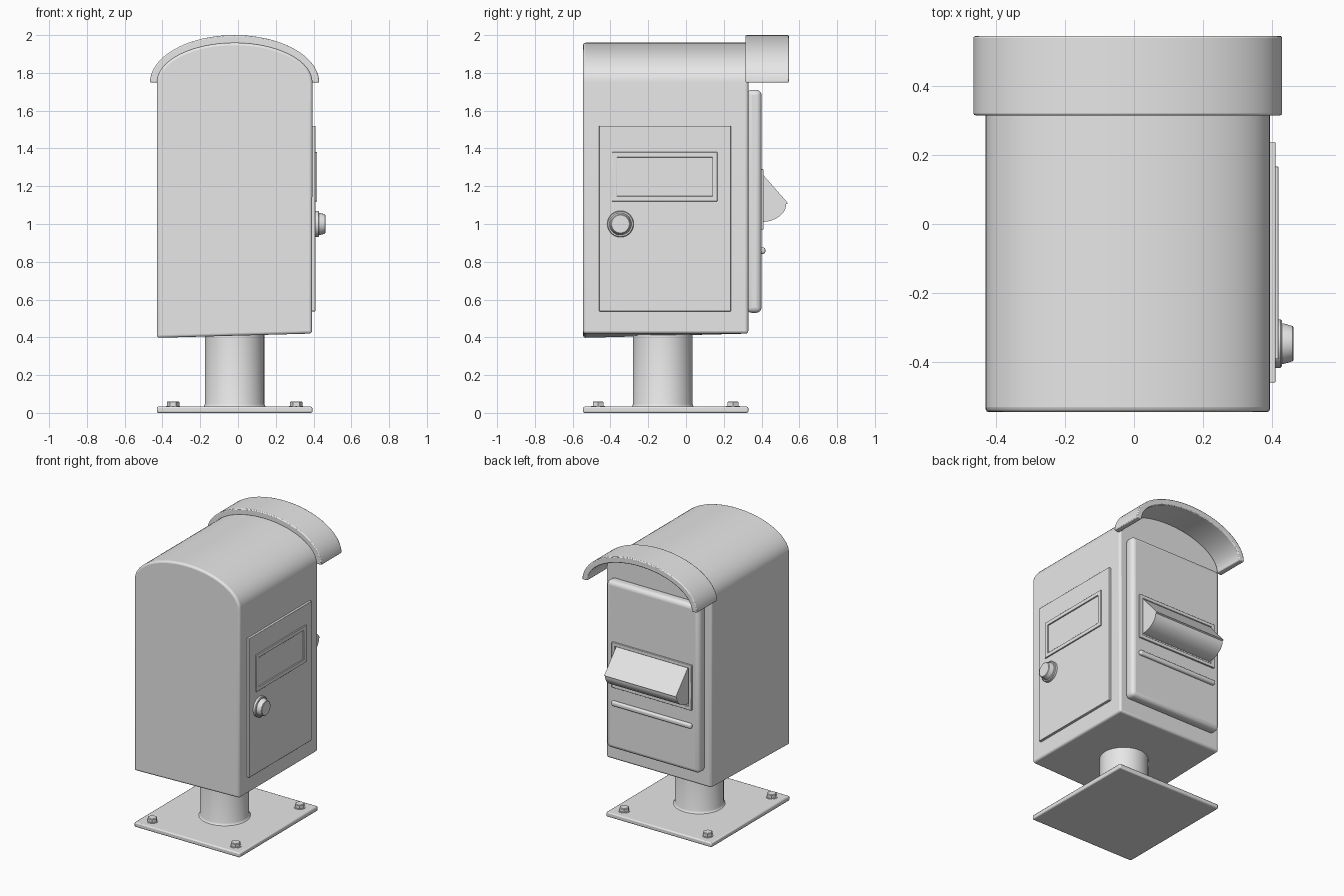
import bpy, bmesh, math
from mathutils import Matrix, Vector

if "Cube" in bpy.data.objects:
    bpy.data.objects.remove(bpy.data.objects["Cube"])

grey = bpy.data.materials.new("light grey paint")
grey.diffuse_color = (0.8, 0.8, 0.8, 1)
grey.use_nodes = True
grey.node_tree.nodes["Principled BSDF"].inputs["Base Color"].default_value = grey.diffuse_color
CX, CY = -0.018, -0.108   # middle of the box and base plate


def finish(name, bm, bevel=0, segs=3):
    bmesh.ops.recalc_face_normals(bm, faces=bm.faces)
    me = bpy.data.meshes.new(name)
    bm.to_mesh(me)
    bm.free()
    me.materials.append(grey)
    ob = bpy.data.objects.new(name, me)
    bpy.context.collection.objects.link(ob)
    if bevel:
        m = ob.modifiers.new("bevel", 'BEVEL')
        m.width, m.segments = bevel, segs
        m.limit_method, m.angle_limit = 'ANGLE', math.radians(40)
    bpy.ops.object.select_all(action='DESELECT')
    ob.select_set(True)
    bpy.context.view_layer.objects.active = ob
    bpy.ops.object.shade_smooth_by_angle(angle=math.radians(35))
    return ob


def prism(name, pts, offset, bevel=0, segs=3):
    """Extrude a closed outline of 3D points along an offset."""
    bm = bmesh.new()
    face = bm.faces.new([bm.verts.new(p) for p in pts])
    new = bmesh.ops.extrude_face_region(bm, geom=[face])["geom"]
    bmesh.ops.translate(bm, vec=offset,
                        verts=[v for v in new if isinstance(v, bmesh.types.BMVert)])
    return finish(name, bm, bevel, segs)


def box(name, x, y, z, bevel=0, segs=2):
    pts = [(x[0], y[0], z[0]), (x[1], y[0], z[0]), (x[1], y[1], z[0]), (x[0], y[1], z[0])]
    return prism(name, pts, (0, 0, z[1] - z[0]), bevel, segs)


def lathe(name, profile, origin, axis='Z', sides=48):
    """Revolve (radius, height) pairs around Z, or around X when axis is X."""
    bm = bmesh.new()
    rings = [[bm.verts.new((r * math.cos(2 * math.pi * i / sides),
                            r * math.sin(2 * math.pi * i / sides), h))
              for i in range(sides)] for r, h in profile]
    for a, b in zip(rings, rings[1:]):
        for i in range(sides):
            j = (i + 1) % sides
            bm.faces.new((a[i], a[j], b[j], b[i]))
    bm.faces.new(rings[0])
    bm.faces.new(rings[-1])
    rot = Matrix.Rotation(math.pi / 2, 4, 'Y') if axis == 'X' else Matrix()
    bm.transform(Matrix.Translation(origin) @ rot)
    return finish(name, bm)


def arch(hw, h, z0, y, n=40):
    return [(CX + hw * math.cos(math.pi * i / n), y, z0 + h * math.sin(math.pi * i / n))
            for i in range(n + 1)]


# arched box, with one bottom corner slightly lower
body = prism("box_body", arch(0.412, 0.21, 1.75, -0.545)
             + [(-0.43, -0.545, 0.42), (0.392, -0.545, 0.42)], (0, 0.875, 0), 0.014)
for v in body.data.vertices:
    if v.co.z < 0.5 and v.co.x < 0 and v.co.y < 0:
        v.co.z = 0.397

# curved rain hood
prism("rain_hood", arch(0.448, 0.252, 1.748, 0.315)
      + arch(0.408, 0.208, 1.748, 0.315)[::-1], (0, 0.23, 0), 0.006, 2)

# raised mail panel, slot surround, chute and rail
panel = box("mail_panel", (-0.382, 0.346), (0.32, 0.40), (0.53, 1.71), 0.028, 4)
for z, name in ((0.97, "slot_surround_bottom"), (1.265, "slot_surround_top")):
    box(name, (-0.33, 0.294), (0.395, 0.411), (z, z + 0.025), 0.003)
for x, name in ((-0.33, "slot_surround_left"), (0.269, "slot_surround_right")):
    box(name, (x, x + 0.025), (0.395, 0.411), (0.97, 1.29), 0.003)
curve = [(0.395 + 0.135 * math.cos(t), 1.105 - 0.095 * math.sin(t))
         for t in [math.pi / 2 * i / 12 for i in range(13)]]
outline = [(0.395, 1.275), (0.54, 1.11)] + curve
prism("slot_chute", [(-0.298, y, z) for y, z in outline], (0.56, 0, 0))
box("panel_rail", (-0.33, 0.294), (0.39, 0.42), (0.842, 0.876), 0.012, 4)

# service door with framed label window
box("service_door", (0.38, 0.410), (-0.46, 0.238), (0.538, 1.52), 0.003)
for z, name in ((1.12, "window_frame_bottom"), (1.353, "window_frame_top")):
    box(name, (0.40, 0.419), (-0.392, 0.166), (z, z + 0.027), 0.002)
for y, name in ((-0.392, "window_frame_front"), (0.139, "window_frame_back")):
    box(name, (0.40, 0.419), (y, y + 0.027), (1.12, 1.38), 0.002)

# door lock
lathe("lock_ring", [(0.07, 0), (0.07, 0.02), (0.066, 0.024)], (0.405, -0.347, 1.0), 'X')
lathe("lock_knob", [(0.06, 0), (0.058, 0.018), (0.051, 0.042), (0.047, 0.045)],
      (0.418, -0.347, 1.0), 'X')

# post with flared foot
lathe("post", [(0.17, 0.03), (0.162, 0.036), (0.157, 0.048), (0.157, 0.45)],
      (CX, CY - 0.015, 0), sides=64)

# base plate and bolts
box("base_plate", (-0.43, 0.394), (-0.545, 0.33), (0, 0.033), 0.008)
for sx in (-1, 1):
    for sy in (-1, 1):
        at = (CX + sx * 0.326, CY + sy * 0.357, 0.03)
        lathe("bolt_washer", [(0.037, 0), (0.037, 0.006)], at, sides=24)
        lathe("bolt_head", [(0.033, 0), (0.033, 0.027), (0.029, 0.031)], at, sides=6)
